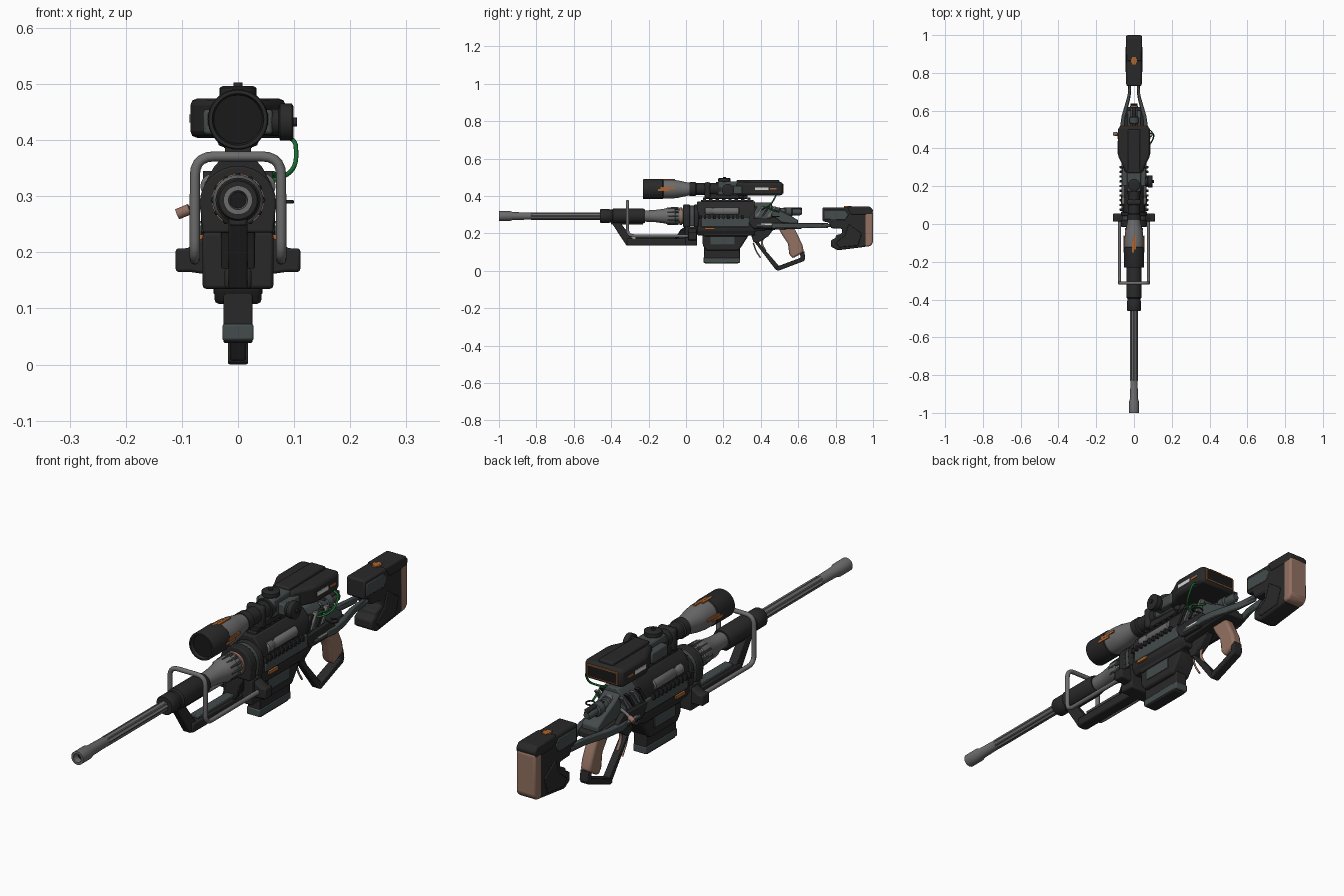
import bpy, bmesh, math
from mathutils import Vector

def mat(name, r, g, b):
    m = bpy.data.materials.new(name)
    m.diffuse_color = (r, g, b, 1)
    return m

DARK = mat("charcoal", .022, .022, .022)
BLACK = mat("black", .010, .010, .010)
SLATE = mat("slate", .058, .070, .070)
GRAY = mat("steel gray", .150, .150, .150)
BROWN = mat("tan brown", .290, .165, .120)
ORANGE = mat("orange", .420, .130, .030)
GREEN = mat("cable green", .010, .160, .030)
WHITE = mat("off white", .650, .650, .620)

def finish(name, bm, m, bevel=0):
    bmesh.ops.recalc_face_normals(bm, faces=bm.faces)
    me = bpy.data.meshes.new(name)
    bm.to_mesh(me)
    bm.free()
    me.materials.append(m)
    o = bpy.data.objects.new(name, me)
    bpy.context.collection.objects.link(o)
    if bevel:
        b = o.modifiers.new("bevel", 'BEVEL')
        b.width, b.segments, b.limit_method = bevel, 2, 'ANGLE'
    return o

def place(axis, u, v, t):
    return {'x': (t, u, v), 'y': (u, t, v), 'z': (u, v, t)}[axis]

def prism(name, axis, pts, a, b, m, bevel=0):
    """Extrude a 2D profile along an axis from a to b."""
    bm = bmesh.new()
    A = [bm.verts.new(place(axis, u, v, a)) for u, v in pts]
    B = [bm.verts.new(place(axis, u, v, b)) for u, v in pts]
    n = len(pts)
    bm.faces.new(A)
    bm.faces.new(B)
    for i in range(n):
        bm.faces.new((A[i], A[(i + 1) % n], B[(i + 1) % n], B[i]))
    return finish(name, bm, m, bevel)

def box(name, x, y, z, m, bevel=0):
    return prism(name, 'z', [(x[0], y[0]), (x[1], y[0]), (x[1], y[1]), (x[0], y[1])], z[0], z[1], m, bevel)

def lathe(name, axis, prof, c, m, n=32):
    """Turn a (position, radius) profile round an axis through c=(u, v)."""
    bm = bmesh.new()
    rings = [[bm.verts.new(place(axis, c[0] + r * math.cos(k * math.tau / n), c[1] + r * math.sin(k * math.tau / n), t))
              for k in range(n)] for t, r in prof]
    bm.faces.new(rings[0])
    bm.faces.new(rings[-1])
    for p, q in zip(rings, rings[1:]):
        for k in range(n):
            bm.faces.new((p[k], p[(k + 1) % n], q[(k + 1) % n], q[k]))
    return finish(name, bm, m)

def tube(name, pts, r, m, fillet=.02):
    """Round tube along a path with rounded corners."""
    P = [Vector(p) for p in pts]
    path = [P[0]]
    for a, b, c in zip(P, P[1:], P[2:]):
        d = min(fillet, (a - b).length * .49, (c - b).length * .49)
        s, e = b + (a - b).normalized() * d, b + (c - b).normalized() * d
        path += [s * (1 - t) ** 2 + b * 2 * t * (1 - t) + e * t * t for t in (0, .2, .4, .6, .8, 1)]
    path.append(P[-1])
    cu = bpy.data.curves.new(name, 'CURVE')
    cu.dimensions, cu.bevel_depth, cu.bevel_resolution, cu.use_fill_caps = '3D', r, 3, True
    sp = cu.splines.new('POLY')
    sp.points.add(len(path) - 1)
    for q, p in zip(sp.points, path):
        q.co = (*p, 1)
    cu.materials.append(m)
    o = bpy.data.objects.new(name, cu)
    bpy.context.collection.objects.link(o)
    return o

def sym(half):
    return half + [(-x, z) for x, z in reversed(half)]

BZ, SZ = .293, .437   # barrel and scope axis heights
C, S = (0, BZ), (0, SZ)

# barrel: fluted tube, flared muzzle with bore, dark shroud
flute = [((.020 if k % 4 < 2 else .0165) * math.cos(k * math.tau / 32),
          BZ + (.020 if k % 4 < 2 else .0165) * math.sin(k * math.tau / 32)) for k in range(32)]
prism("fluted_barrel", 'y', flute, -.83, -.45, GRAY)
lathe("muzzle", 'y', [(-.95, .012), (-1, .017), (-1, .026), (-.94, .026), (-.925, .021), (-.83, .019), (-.82, .017)], C, GRAY)
lathe("muzzle_bore", 'y', [(-.975, .0158), (-.97, .0158)], C, BLACK)
lathe("barrel_shroud", 'y', [(-.46, .022), (-.46, .034), (-.455, .037), (-.41, .037), (-.405, .034), (-.395, .034),
      (-.39, .040), (-.23, .040), (-.22, .036), (-.22, .02)], C, DARK)
lathe("barrel_cone", 'y', [(-.225, .030), (-.17, .032), (-.11, .040), (-.10, .045), (-.06, .045), (-.055, .040), (0, .042)], C, GRAY)
for k in range(12):
    a = k * math.tau / 12
    u, v = .043 * math.cos(a), BZ + .043 * math.sin(a)
    lathe("cone_rib", 'y', [(-.10, .004), (-.04, .006)], (u, v), SLATE, 6)
lathe("copper_ring", 'y', [(-.035, .047), (-.022, .047)], C, BROWN)

# lower support frame under the barrel
prism("frame_strut", 'x', [(-.41, .275), (-.365, .275), (-.285, .172), (-.285, .135), (-.318, .135)], -.017, .017, DARK, .004)
box("frame_bar", (-.024, .024), (-.315, .05), (.135, .172), DARK, .006)
box("frame_rail", (-.018, .018), (-.27, .0), (.172, .186), SLATE, .003)
box("frame_top_rib", (-.015, .015), (-.40, -.23), (.248, .268), DARK, .003)

# folded support hoop and its pivots
h = .077
tube("support_hoop", [(h, .03, .187), (h, -.313, .187), (h, -.313, .371), (-h, -.313, .371), (-h, -.313, .187), (-h, .03, .187)], .009, GRAY, .035)
for s in (-1, 1):
    prism("pivot_lug", 'y', [(s * .05, .16), (s * .085, .165), (s * .111, .165), (s * .111, .207), (s * .09, .207), (s * .05, .235)], .012, .056, DARK, .005)

# front collar
dome = [(.068 * math.cos(a), .288 + .066 * math.sin(a)) for a in [k * math.pi / 16 for k in range(17)]]
prism("collar", 'y', [(.063, .235)] + dome + [(-.063, .235)], -.015, .022, DARK, .004)
prism("collar_groove", 'y', [(.058, .24)] + [(x * .93, .288 + (z - .288) * .93) for x, z in dome] + [(-.058, .24)], .02, .045, SLATE)
prism("collar_rear", 'y', [(.063, .235)] + dome + [(-.063, .235)], .042, .066, DARK, .004)
box("collar_base", (-.063, .063), (-.005, .06), (.135, .236), DARK, .006)
prism("collar_wedge", 'x', [(-.06, .17), (0, .19), (0, .24), (-.03, .22)], -.03, .03, BLACK, .003)

# receiver
prism("receiver_upper", 'y', sym([(.025, .372), (.043, .352), (.058, .325), (.060, .215), (.045, .19)]), .06, .37, DARK, .004)
prism("receiver_lower", 'x', [(.075, .245), (.075, .205), (.10, .185), (.33, .185), (.38, .215), (.52, .222), (.62, .225), (.62, .25), (.5, .262)], -.05, .05, DARK, .005)
prism("receiver_rear", 'y', sym([(.022, .365), (.040, .345), (.056, .31), (.058, .24)]), .36, .46, SLATE, .004)
prism("receiver_tail", 'x', [(.45, .355), (.50, .325), (.56, .295), (.60, .27), (.60, .245), (.45, .245)], -.036, .036, SLATE, .005)
box("top_rail", (-.021, .021), (.08, .36), (.365, .380), DARK, .003)
for k in range(8):
    box("rail_tooth", (-.023, .023), (.09 + k * .034, .108 + k * .034), (.378, .391), DARK, .002)
for s in (-1, 1):
    # side cylinder, ribs, slats and painted marks
    lathe("side_cylinder", 'y', [(.10, .015), (.105, .022), (.135, .022), (.14, .019), (.15, .019), (.155, .022), (.28, .022), (.285, .017)], (s * .045, .318), GRAY, 20)
    box("side_panel", (s * .055, s * .066), (.08, .34), (.235, .288), SLATE, .004)
    for k in range(10):
        box("cooling_rib", (s * .05, s * .076), (.07 + k * .025, .082 + k * .025), (.276, .296), DARK, .002)
    for k in range(4):
        y = .335 + k * .033
        prism("rear_slat", 'x', [(y, .29), (y + .014, .29), (y + .05, .345), (y + .036, .345)], s * .044, s * .062, GRAY if k % 2 else DARK)
    box("orange_mark", (s * .060, s * .068), (.10, .155), (.220, .232), ORANGE)
    prism("receiver_flank", 'x', [(.32, .28), (.36, .225), (.47, .225), (.53, .245), (.48, .285)], s * .045, s * .066, DARK, .005)
    box("flank_label", (s * .066, s * .068), (.40, .46), (.246, .252), WHITE)
    # bars linking receiver and stock
    tube("stock_bar_lower", [(s * .062, .38, .242), (s * .060, .54, .242), (s * .024, .68, .242), (s * .022, .78, .242)], .008, SLATE, .03)
    prism("stock_bar_upper", 'z', [(s * .076, .50), (s * .066, .57), (s * .034, .68), (s * .026, .76), (s * .012, .76), (s * .022, .66), (s * .048, .56), (s * .05, .46), (s * .07, .46)], .228, .256, SLATE, .004)

# bolt assembly and handle
lathe("bolt", 'y', [(.40, .024), (.50, .024), (.505, .020), (.53, .020), (.535, .025), (.565, .025), (.57, .018), (.61, .018), (.62, .012)], (0, .315), SLATE, 20)
lathe("bolt_sleeve", 'y', [(.44, .027), (.49, .027)], (0, .315), GRAY, 20)
box("bolt_sight", (-.01, .01), (.52, .62), (.325, .338), DARK, .003)
tube("bolt_arm", [(-.04, .46, .29), (-.075, .47, .282), (-.09, .476, .275)], .006, GRAY)
tube("bolt_knob", [(-.086, .475, .277), (-.108, .478, .268)], .010, BROWN)
tube("sling_ring", [(.055, .47, .29), (.09, .46, .29), (.10, .48, .29), (.085, .50, .29), (.06, .49, .29)], .003, DARK, .012)

# magazine
prism("magazine_well", 'x', [(.085, .235), (.09, .135), (.11, .108), (.28, .108), (.30, .135), (.335, .19), (.335, .235)], -.042, .042, DARK, .008)
prism("magazine", 'x', [(.097, .13), (.097, .045), (.105, .038), (.275, .038), (.288, .055), (.288, .13)], -.026, .026, DARK, .004)
box("magazine_band", (-.028, .028), (.093, .29), (.043, .072), SLATE, .004)
for s in (-1, 1):
    box("magazine_inset", (s * .041, s * .046), (.13, .26), (.14, .185), SLATE, .003)

# grip, trigger and loop guard
prism("pistol_grip", 'x', [(.495, .228), (.58, .228), (.598, .19), (.622, .14), (.630, .10), (.570, .066), (.552, .09), (.545, .145), (.515, .19)], -.022, .022, BROWN, .010)
prism("guard_front", 'x', [(.362, .16), (.383, .158), (.497, .026), (.492, .004), (.478, .008)], -.014, .014, DARK, .003)
prism("guard_bottom", 'x', [(.480, .006), (.492, 0), (.630, .052), (.638, .066), (.632, .105), (.610, .092), (.612, .07), (.492, .025)], -.018, .018, DARK, .003)
prism("guard_mount", 'x', [(.34, .215), (.47, .225), (.44, .185), (.385, .15), (.36, .155)], -.016, .016, DARK, .003)
tube("trigger", [(.0, .425, .20), (0, .40, .15), (0, .425, .105)], .006, BROWN, .04)
tube("trigger_safety", [(0, .36, .15), (0, .372, .11), (0, .398, .07)], .004, BROWN, .03)

# stock
prism("stock_body", 'x', [(.73, .340), (.96, .340), (.975, .33), (.975, .14), (.955, .128), (.81, .110), (.775, .130), (.775, .165),
      (.80, .175), (.80, .19), (.835, .20), (.835, .225), (.775, .228), (.765, .258), (.73, .265)], -.040, .040, DARK, .008)
prism("stock_cap", 'x', [(.86, .343), (.985, .343), (1.0, .325), (.995, .30), (.88, .30)], -.042, .042, DARK, .006)
prism("butt_pad", 'x', [(.955, .31), (.985, .325), (1.0, .312), (1.0, .15), (.985, .132), (.955, .128)], -.041, .041, BROWN, .008)
for s in (-1, 1):
    prism("stock_cheek", 'x', [(.74, .325), (.85, .325), (.87, .30), (.85, .272), (.74, .275)], s * .036, s * .043, SLATE, .003)
    prism("stock_plate", 'x', [(.80, .15), (.82, .125), (.92, .135), (.94, .20), (.87, .25), (.85, .19)], s * .036, s * .044, DARK, .003)
box("stock_mark", (-.010, .010), (.845, .885), (.340, .3455), ORANGE)
box("stock_mark_wide", (-.016, .016), (.855, .873), (.340, .345), ORANGE)

# scope tube
lathe("scope_bell", 'y', [(-.20, .040), (-.23, .046), (-.23, .052), (-.225, .054), (-.125, .054), (-.12, .050)], S, DARK, 40)
lathe("scope_lens", 'y', [(-.216, .0435), (-.21, .0435)], S, BLACK)
lathe("scope_cone", 'y', [(-.125, .051), (-.08, .051), (-.04, .046), (.015, .034), (.025, .034)], S, GRAY, 40)
lathe("scope_tube", 'y', [(.02, .037), (.05, .037), (.055, .032), (.16, .032), (.16, .038), (.19, .038), (.19, .032), (.40, .032)], S, DARK)
for a in (0, math.pi / 2, math.pi):
    # small orange stripes on the front bell
    for k, (l0, l1) in enumerate(((-.15, -.09), (-.135, -.06))):
        d, w = .0545, .005
        off = (k - .5) * .011
        if abs(math.sin(a)) > .5:
            box("bell_mark", (off - w, off + w), (l0, l1), (SZ + .049, SZ + d), ORANGE)
        else:
            c = math.cos(a)
            box("bell_mark", (c * .049, c * d), (l0, l1), (SZ + off - w, SZ + off + w), ORANGE)

# scope centre block, mounts and knobs
box("scope_block", (-.036, .036), (.17, .30), (.405, .477), SLATE, .008)
box("scope_mount", (-.026, .026), (.10, .33), (.385, .412), DARK, .004)
for y in (.10, .28):
    box("mount_ring", (-.037, .037), (y, y + .03), (.388, .474), DARK, .010)
lathe("top_knob", 'z', [(.47, .027), (.478, .033), (.493, .033), (.496, .028), (.496, .008), (.503, .008)], (0, .205), DARK, 24)
lathe("side_knob", 'x', [(.03, .022), (.072, .024), (.075, .033), (.096, .033), (.099, .028), (.099, .008), (.105, .008)], (.225, .432), DARK, 24)
box("side_bridge", (-.062, .062), (.20, .30), (.41, .455), SLATE, .006)

# scope rear housing
prism("eyepiece_housing", 'z', [(-.045, .27), (.045, .27), (.060, .31), (.080, .35), (.085, .37), (.085, .50), (.078, .518),
      (-.078, .518), (-.085, .50), (-.085, .37), (-.080, .35), (-.060, .31)], .404, .474, DARK, .012)
box("eyepiece_spine", (-.032, .032), (.27, .50), (.465, .486), DARK, .006)
box("eyepiece_screen", (-.066, .066), (.516, .520), (.416, .462), BLACK)
for z in (.414, .460):
    box("screen_trim", (-.066, .066), (.517, .522), (z, z + .004), ORANGE)
for s in (-1, 1):
    box("screen_trim_side", (s * .063, s * .067), (.517, .522), (.414, .464), ORANGE)
    box("housing_label", (s * .084, s * .087), (.37, .44), (.431, .446), WHITE)
    box("housing_mark", (s * .084, s * .087), (.45, .485), (.434, .442), ORANGE)

# data cable
tube("cable", [(.075, .48, .41), (.103, .48, .40), (.104, .455, .355), (.085, .42, .335), (.05, .40, .325)], .004, GREEN, .025)
tube("cable_coil", [(.05, .40, .33), (.066, .43, .345), (.064, .46, .325), (.055, .50, .315)], .004, GREEN, .02)

# smooth shading with sharp edges kept
bpy.ops.object.select_all(action='DESELECT')
for o in bpy.context.scene.objects:
    if o.type == 'MESH':
        o.select_set(True)
        bpy.context.view_layer.objects.active = o
bpy.ops.object.shade_smooth_by_angle(angle=math.radians(35))
